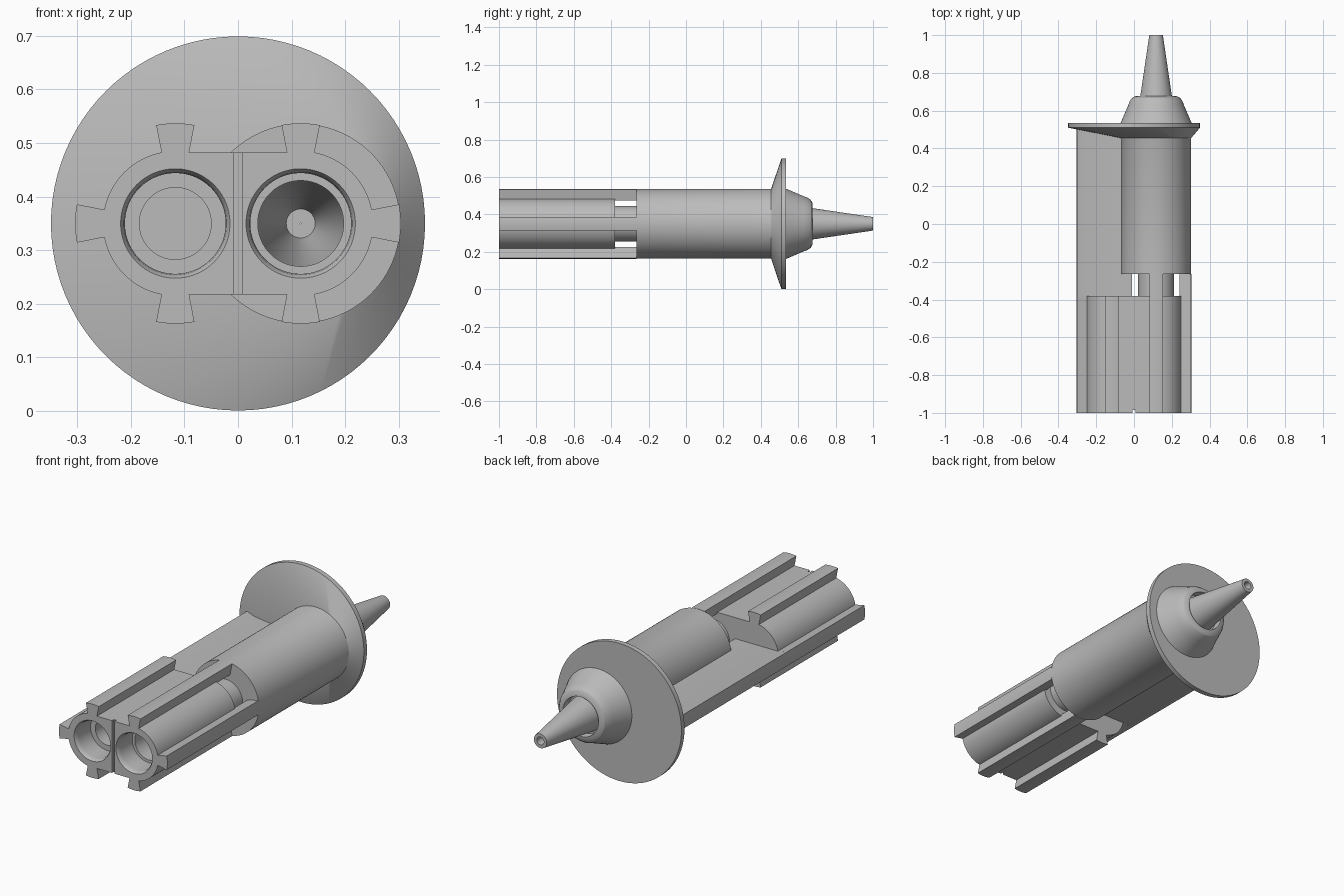
import bpy, bmesh
from math import sin, cos, radians, pi

if "Cube" in bpy.data.objects:
    bpy.data.objects.remove(bpy.data.objects["Cube"])

AXIS_Z, CX = 0.35, 0.117        # height of both bores, sideways offset of each
R_BODY, R_RIB, RIB = 0.135, 0.187, 11
FRONT, BLOCK_END, BARREL = -1.0, -0.38, -0.265
SEG = 96

grey = bpy.data.materials.new("plain_grey")
grey.use_nodes = True
COLOUR = (0.5, 0.5, 0.5, 1)
grey.diffuse_color = COLOUR
grey.node_tree.nodes["Principled BSDF"].inputs["Base Color"].default_value = COLOUR


def finish(name, bm):
    bmesh.ops.remove_doubles(bm, verts=bm.verts, dist=1e-5)
    bmesh.ops.recalc_face_normals(bm, faces=bm.faces)
    mesh = bpy.data.meshes.new(name)
    bm.to_mesh(mesh)
    bm.free()
    ob = bpy.data.objects.new(name, mesh)
    bpy.context.collection.objects.link(ob)
    mesh.materials.append(grey)
    return ob


def loft(name, rings, closed=False):
    """Skin rings of (x, y, z) points; cap the ends unless closed."""
    bm = bmesh.new()
    rows = [[bm.verts.new(p) for p in ring] for ring in rings]
    pairs = list(zip(rows, rows[1:])) + ([(rows[-1], rows[0])] if closed else [])
    n = len(rows[0])
    for a, b in pairs:
        for i in range(n):
            j = (i + 1) % n
            bm.faces.new((a[i], a[j], b[j], b[i]))
    if not closed:
        bm.faces.new(rows[0])
        bm.faces.new(rows[-1])
    return finish(name, bm)


def circle(x, y, r):
    return [(x + r * cos(2 * pi * i / SEG), y, AXIS_Z + r * sin(2 * pi * i / SEG))
            for i in range(SEG)]


def lathe(name, x, profile, closed=False):
    return loft(name, [circle(x, y, r) for r, y in profile], closed)


def prism(name, outline, y0, y1):
    return loft(name, [[(x, y, AXIS_Z + z) for x, z in outline] for y in (y0, y1)])


def arc(r, a0, a1, steps):
    angles = [radians(a0 + (a1 - a0) * i / steps) for i in range(steps + 1)]
    return [(CX + r * cos(a), r * sin(a)) for a in angles]


def cut(ob, cutters):
    bpy.context.view_layer.objects.active = ob
    for c in cutters:
        mod = ob.modifiers.new("cut", "BOOLEAN")
        mod.operation, mod.solver, mod.object = "DIFFERENCE", "EXACT", c
        bpy.ops.object.modifier_apply(modifier=mod.name)


# Twin socket block: half outline with three flared ribs, then mirrored
half = []
for a in (90, 0, -90):
    half += arc(R_RIB, a + RIB, a - RIB, 6)
    if a > -90:
        half += arc(R_BODY, a - RIB, a - 90 + RIB, 20)
flat = R_BODY * cos(radians(RIB))
half = ([(0, flat)] + arc(R_BODY, 90 + RIB, 90 + RIB, 1)[:1] + half
        + arc(R_BODY, -90 - RIB, -90 - RIB, 1)[:1] + [(0, -flat)])
outline = half + [(-x, z) for x, z in reversed(half[1:-1])]
block = prism("socket_block", outline, FRONT, BLOCK_END)

# Bores with a rounded mouth and a step, and the slit between them
mouth = [(0.108, -1.01), (0.102, -1.0), (0.096, -0.99), (0.094, -0.975), (0.094, -0.88)]
blind_bore = lathe("blind_bore_cutter", -CX, mouth + [(0.067, -0.88), (0.067, -0.42)])
through = [(0.08, -0.88), (0.08, 0.6), (0.027, 0.93)]
open_bore = lathe("open_bore_cutter", CX, mouth + through)
slit = prism("slit_cutter", [(-0.007, -0.2), (0.007, -0.2), (0.007, 0.2), (-0.007, 0.2)],
             -1.02, -0.985)
cut(block, [blind_bore, open_bore, slit])

# Rib bridges across the gap to the barrel
for name, a in (("top_bridge", 90), ("side_bridge", 0), ("bottom_bridge", -90)):
    prism(name, arc(R_RIB, a + RIB, a - RIB, 6) + arc(0.126, a - RIB, a + RIB, 6),
          BLOCK_END - 0.001, BARREL + 0.001)

# Long side plate, flared at its outer edge like the ribs
flare = [(-x, z) for x, z in arc(R_RIB, RIB, -RIB, 6)]
t = R_BODY * sin(radians(RIB))
prism("side_plate", flare + [(-CX - R_BODY, -t), (-0.01, -t), (-0.01, t), (-CX - R_BODY, t)],
      BLOCK_END - 0.001, 0.5)

# Barrel with inner neck, collar, recessed nozzle and a blind hole in the tip
lathe("barrel_and_nozzle", CX, [
    (0.08, BLOCK_END - 0.001), (0.095, BLOCK_END - 0.001), (0.095, BARREL), (0.186, BARREL),
    (0.186, 0.52), (0.19, 0.53), (0.147, 0.63), (0.14, 0.65), (0.128, 0.667), (0.112, 0.676),
    (0.1, 0.677), (0.097, 0.64), (0.089, 0.64), (0.036, 1.0), (0.02, 1.0), (0.018, 0.95),
    (0.001, 0.95), (0.001, 0.93), (0.027, 0.93), (0.08, 0.6)], closed=True)

# Round flange, flaring off-centre from the barrel
flange = loft("flange", [circle(CX, 0.455, 0.186), circle(0, 0.51, 0.349),
                         circle(0, 0.535, 0.349)])
cut(flange, [open_bore])

for c in (blind_bore, open_bore, slit):
    bpy.data.objects.remove(c)

# Smooth the round surfaces, keep the edges crisp
bpy.ops.object.select_all(action="DESELECT")
for ob in bpy.context.collection.objects:
    if ob.type == "MESH" and grey.name in ob.data.materials:
        ob.select_set(True)
        bpy.context.view_layer.objects.active = ob
bpy.ops.object.shade_smooth_by_angle(angle=radians(25))
